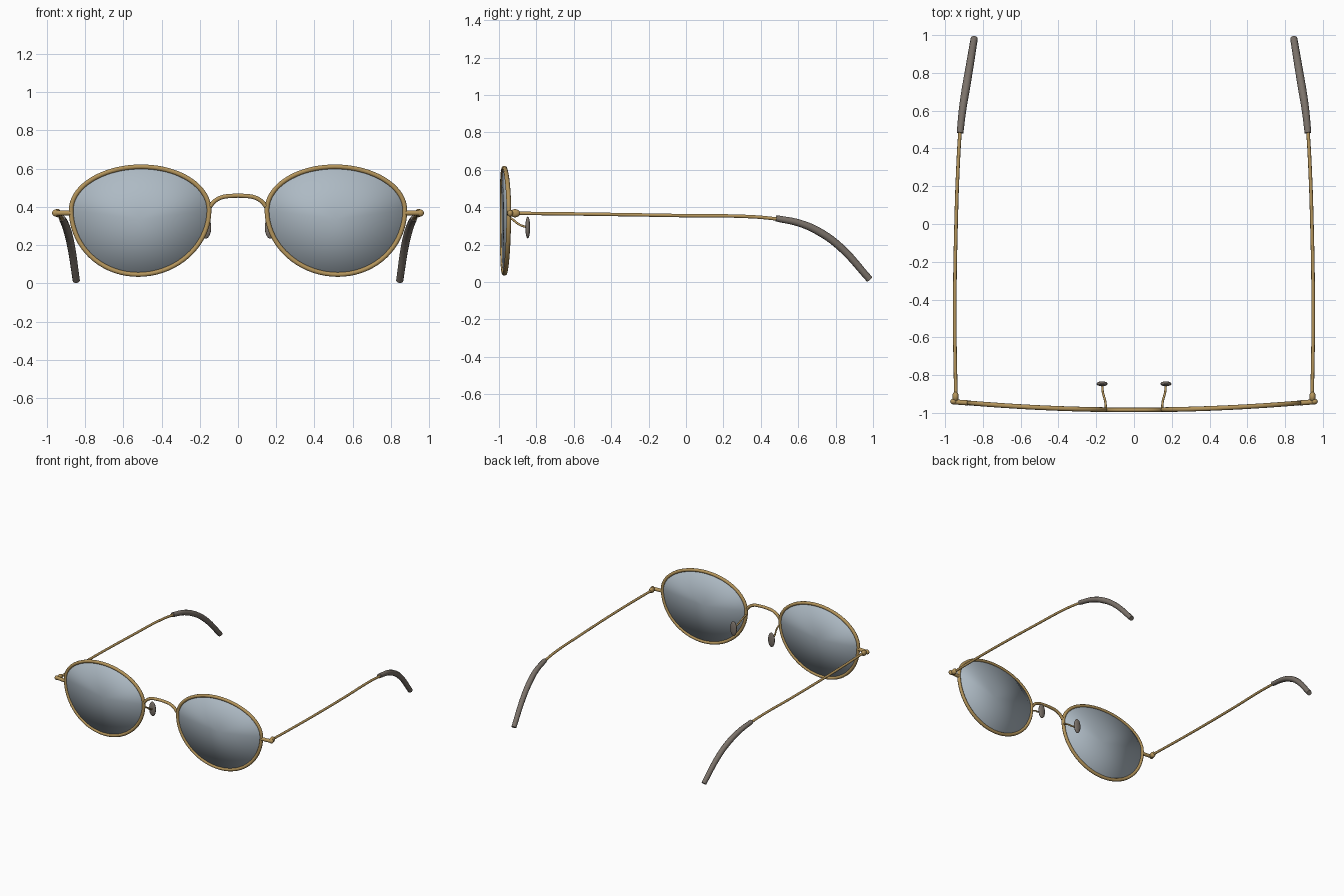
import bpy, bmesh, math
from mathutils import Vector

if "Cube" in bpy.data.objects:
    bpy.data.objects.remove(bpy.data.objects["Cube"])


def material(name, rgb):
    m = bpy.data.materials.new(name)
    m.diffuse_color = (*rgb, 1)
    m.use_nodes = True
    m.node_tree.nodes["Principled BSDF"].inputs["Base Color"].default_value = m.diffuse_color
    return m


GOLD = material("gold metal", (0.46, 0.30, 0.105))
LENS = material("grey lens", (0.42, 0.49, 0.55))
GREY = material("warm grey plastic", (0.20, 0.17, 0.145))


def finish(name, mesh, mat, angle=60):
    mesh.materials.clear()
    mesh.materials.append(mat)
    ob = bpy.data.objects.new(name, mesh)
    bpy.context.collection.objects.link(ob)
    bpy.ops.object.select_all(action='DESELECT')
    ob.select_set(True)
    bpy.context.view_layer.objects.active = ob
    bpy.ops.object.shade_smooth_by_angle(angle=math.radians(angle))
    return ob


def tube(name, pts, radius, mat, closed=False, radii=None, smooth=True, res=3):
    """Round wire swept along a path."""
    cu = bpy.data.curves.new(name, 'CURVE')
    cu.dimensions = '3D'
    cu.bevel_depth = radius
    cu.bevel_resolution = res
    cu.use_fill_caps = True
    cu.resolution_u = 6
    sp = cu.splines.new('BEZIER' if smooth else 'POLY')
    arr = sp.bezier_points if smooth else sp.points
    arr.add(len(pts) - 1)
    for i, p in enumerate(pts):
        if smooth:
            arr[i].co = p
            arr[i].handle_left_type = arr[i].handle_right_type = 'AUTO'
        else:
            arr[i].co = (*p, 1)
        arr[i].radius = radii[i] if radii else 1
    sp.use_cyclic_u = closed
    tmp = bpy.data.objects.new("tmp", cu)
    bpy.context.collection.objects.link(tmp)
    bpy.context.view_layer.update()
    dg = bpy.context.evaluated_depsgraph_get()
    mesh = bpy.data.meshes.new_from_object(tmp.evaluated_get(dg))
    bpy.data.objects.remove(tmp)
    bm = bmesh.new()
    bm.from_mesh(mesh)
    bmesh.ops.recalc_face_normals(bm, faces=bm.faces)
    bm.to_mesh(mesh)
    bm.free()
    return finish(name, mesh, mat)


def ellipsoid(name, centre, size, mat):
    bm = bmesh.new()
    bmesh.ops.create_uvsphere(bm, u_segments=24, v_segments=14, radius=1)
    for v in bm.verts:
        v.co = Vector([c + a * s for c, a, s in zip(centre, v.co, size)])
    mesh = bpy.data.meshes.new(name)
    bm.to_mesh(mesh)
    bm.free()
    return finish(name, mesh, mat)


def front_y(x):
    """Gentle wrap of the frame front."""
    return -0.984 + 0.048 * x * x


def outline(s, n=72):
    """Egg-shaped eye outline, flatter above its widest line than below."""
    pts = []
    for i in range(n):
        a = 2 * math.pi * i / n
        c, d = math.cos(a), math.sin(a)
        x = 0.512 + 0.361 * c + (0.01 * d * d if d < 0 else -0.006 * d * d)
        z = 0.383 + (0.227 if d > 0 else 0.337) * d
        pts.append((s * x, front_y(x), z))
    return pts


def lens(name, s):
    """Thin softly domed disc."""
    bm = bmesh.new()
    ring = outline(s)
    loops, t = [], 0.004
    for off in (-t, t):
        loops.append([bm.verts.new((x, y + off, z)) for x, y, z in ring])
    n = len(ring)
    for lp, off in zip(loops, (-t, t)):
        c = bm.verts.new((s * 0.512, front_y(0.512) + off, 0.335))
        for i in range(n):
            bm.faces.new((lp[i], lp[(i + 1) % n], c))
    for i in range(n):
        j = (i + 1) % n
        bm.faces.new((loops[0][i], loops[0][j], loops[1][j], loops[1][i]))
    bmesh.ops.recalc_face_normals(bm, faces=bm.faces)
    mesh = bpy.data.meshes.new(name)
    bm.to_mesh(mesh)
    bm.free()
    finish(name, mesh, LENS, 180)


for side, s in (("left", -1), ("right", 1)):
    def m(pts):
        return [(s * x, y, z) for x, y, z in pts]

    # Eye rim and lens
    tube(side + "_rim", outline(s), 0.0125, GOLD, closed=True, smooth=False)
    lens(side + "_lens", s)

    # End piece and hinge
    tube(side + "_end_piece", m([(0.875, -0.947, 0.368), (0.91, -0.945, 0.368), (0.95, -0.941, 0.368)]),
         0.0135, GOLD)
    ellipsoid(side + "_hinge_cap", (s * 0.955, -0.94, 0.368), (0.018, 0.015, 0.018), GOLD)
    ellipsoid(side + "_hinge", (s * 0.945, -0.914, 0.368), (0.017, 0.027, 0.022), GOLD)

    # Temple arm wire
    tube(side + "_temple", m([(0.943, -0.92, 0.368), (0.949, -0.5, 0.363), (0.942, 0, 0.355),
                              (0.929, 0.36, 0.349), (0.919, 0.52, 0.334)]), 0.0095, GOLD)

    # Curved sleeve on the temple end
    tube(side + "_temple_tip", m([(0.921, 0.482, 0.341), (0.907, 0.61, 0.314), (0.89, 0.717, 0.266),
                                  (0.872, 0.824, 0.188), (0.846, 0.982, 0.014)]),
         0.02, GREY, radii=[0.88, 1, 1.08, 1.04, 0.95])

    # Nose pad on its wire arm
    tube(side + "_pad_arm", m([(0.148, -0.978, 0.36), (0.153, -0.935, 0.34),
                               (0.165, -0.89, 0.307), (0.168, -0.848, 0.292)]), 0.006, GOLD)
    ellipsoid(side + "_nose_pad", (s * 0.169, -0.846, 0.292), (0.029, 0.013, 0.058), GREY)

# Bridge
half = [(0.146, 0.402), (0.122, 0.43), (0.085, 0.45), (0.04, 0.457)]
tube("bridge", [(-x, -0.984, z) for x, z in half] + [(x, -0.984, z) for x, z in reversed(half)],
     0.0115, GOLD)
